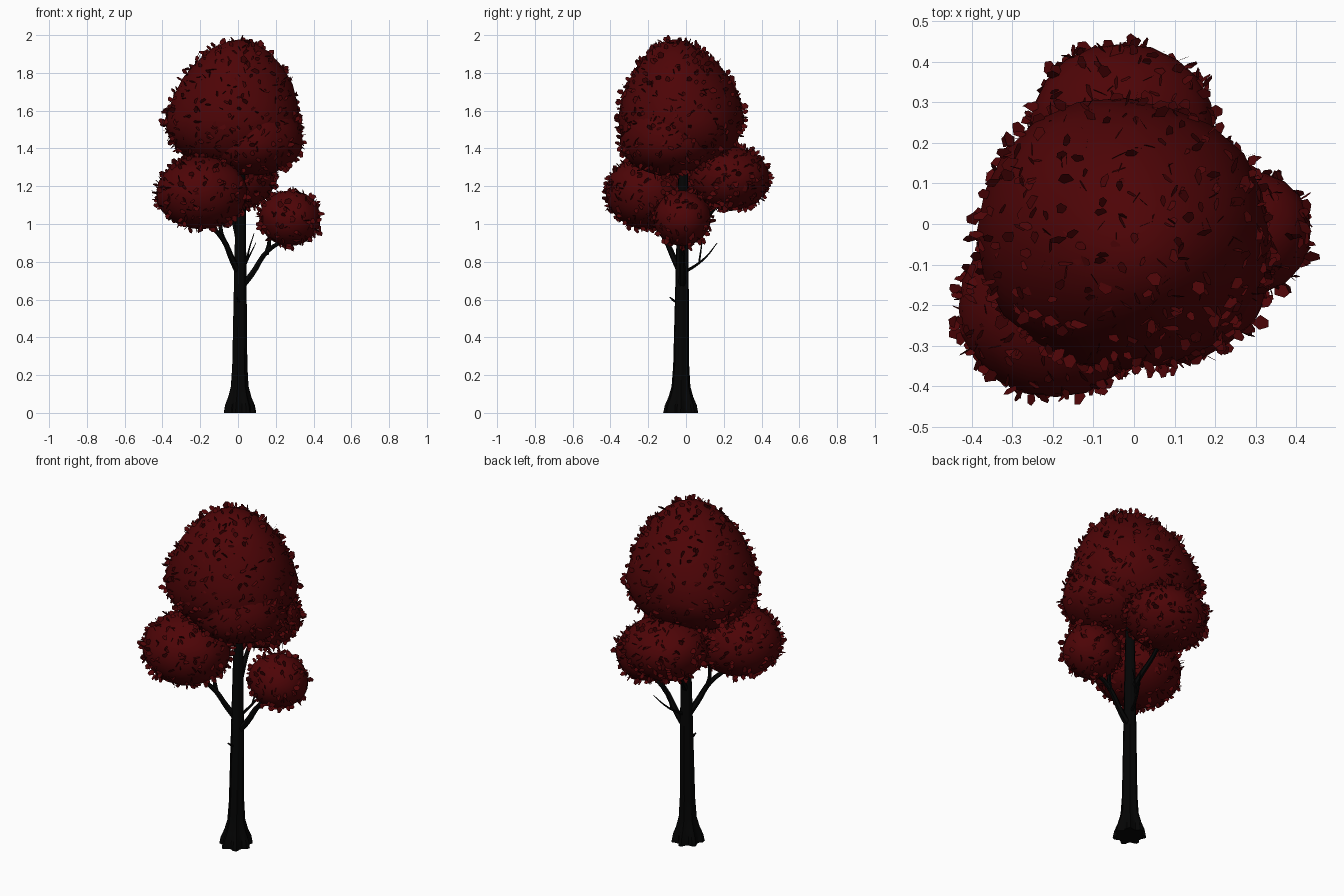
import bpy, bmesh, math, random
from mathutils import Vector, noise

random.seed(7)
cube = bpy.data.objects.get("Cube")
if cube:
    bpy.data.objects.remove(cube, do_unlink=True)


def material(name, rgb):
    m = bpy.data.materials.new(name)
    m.use_nodes = True
    m.diffuse_color = (*rgb, 1)
    bsdf = m.node_tree.nodes["Principled BSDF"]
    bsdf.inputs["Base Color"].default_value = (*rgb, 1)
    bsdf.inputs["Roughness"].default_value = 0.9
    return m


RED = material("dark red foliage", (0.075, 0.0013, 0.002))
BARK = material("black bark", (0.0012, 0.0013, 0.0013))


def add_object(name, mesh, mat, smooth=None):
    obj = bpy.data.objects.new(name, mesh)
    bpy.context.collection.objects.link(obj)
    mesh.materials.clear()
    mesh.materials.append(mat)
    if smooth:
        bpy.ops.object.select_all(action='DESELECT')
        obj.select_set(True)
        bpy.context.view_layer.objects.active = obj
        bpy.ops.object.shade_smooth_by_angle(angle=math.radians(smooth))
    return obj


def from_bmesh(name, bm, mat, smooth=None):
    mesh = bpy.data.meshes.new(name)
    bm.to_mesh(mesh)
    bm.free()
    return add_object(name, mesh, mat, smooth)


# Foliage clump: lumpy egg with a separate height above and below its middle
def clump_point(d, centre, radius, up, down, lean, point):
    lump = 1 + 0.05 * noise.noise(d * 1.8 + centre * 5)
    h = max(d.z, 0)
    taper = 1 - point * h
    x = d.x * radius[0] * taper * lump + lean[0] * h * h
    y = d.y * radius[1] * taper * lump + lean[1] * h * h
    return centre + Vector((x, y, d.z * (up if d.z > 0 else down)))


def leaf(bm, base, out, length):
    # Five sided flat leaf growing out of the surface at a random tilt
    rand = Vector([random.gauss(0, 1) for _ in range(3)]).normalized()
    along = (out * 0.6 + rand).normalized()
    side = along.cross(Vector([random.gauss(0, 1) for _ in range(3)])).normalized()
    w = length * random.uniform(0.32, 0.45)
    outline = ((0, -0.5), (0.55, -1), (1, -0.25), (0.9, 0.6), (0.35, 0.9))
    bm.faces.new([bm.verts.new(base + along * length * a + side * w * b) for a, b in outline])


def clump(name, centre, radius, up, down, leaves, lean=(0, 0), point=0):
    centre = Vector(centre)
    shape = (centre, radius, up, down, lean, point)
    bm = bmesh.new()
    bmesh.ops.create_icosphere(bm, subdivisions=3, radius=1)
    for v in bm.verts:
        v.co = clump_point(v.co.normalized(), *shape)
    from_bmesh(name, bm, RED, 40)
    bm = bmesh.new()
    for i in range(leaves):
        z = 1 - 2 * (i + 0.5) / leaves
        a = i * 2.39996 + random.uniform(-0.4, 0.4)
        r = math.sqrt(1 - z * z)
        d = Vector((r * math.cos(a), r * math.sin(a), z))
        base = clump_point(d, *shape) - d * 0.008
        leaf(bm, base, d, random.uniform(0.03, 0.046))
    from_bmesh(name + "_leaves", bm, RED)


clump("crown", (-0.025, -0.025, 1.55), (0.364, 0.337), 0.428, 0.275, 720, (0.035, -0.035), 0.18)
clump("crown_lower_bulge", (0.08, -0.095, 1.43), (0.262, 0.25), 0.28, 0.175, 340)
clump("front_clump", (-0.192, -0.205, 1.165), (0.242, 0.222), 0.195, 0.193, 380)
clump("back_clump", (-0.03, 0.232, 1.24), (0.23, 0.21), 0.172, 0.17, 380)
clump("small_clump", (0.275, -0.02, 1.033), (0.162, 0.152), 0.145, 0.15, 200)

# Trunk: fluted rings flaring into root lobes at the ground
RINGS = ((0, 0.078, 0.17), (0.04, 0.073, 0.14), (0.085, 0.058, 0.1), (0.14, 0.045, 0.08),
         (0.25, 0.039, 0.06), (0.6, 0.034, 0.05), (1.0, 0.028, 0.05), (1.45, 0.02, 0.03))
SIDES = 28
bm = bmesh.new()
rings = []
for z, r, flute in RINGS:
    ring = []
    for i in range(SIDES):
        a = math.tau * i / SIDES
        k = r * (1 + flute * math.cos(7 * a + 0.5))
        ring.append(bm.verts.new((0.007 + 0.006 * z + k * math.cos(a),
                                  -0.028 + 0.01 * z + 1.06 * k * math.sin(a), z)))
    rings.append(ring)
for low, high in zip(rings, rings[1:]):
    for i in range(SIDES):
        j = (i + 1) % SIDES
        bm.faces.new((low[i], low[j], high[j], high[i]))
bm.faces.new(rings[0][::-1])
bm.faces.new(rings[-1])
from_bmesh("trunk", bm, BARK, 35)


# Branches: tapered tubes through a few points
def branch(name, points, thick, thin):
    curve = bpy.data.curves.new(name, 'CURVE')
    curve.dimensions = '3D'
    curve.bevel_depth = 1
    curve.bevel_resolution = 1
    curve.resolution_u = 4
    curve.use_fill_caps = True
    spline = curve.splines.new('BEZIER')
    spline.bezier_points.add(len(points) - 1)
    for i, (bp, co) in enumerate(zip(spline.bezier_points, points)):
        bp.co = co
        bp.handle_left_type = bp.handle_right_type = 'AUTO'
        bp.radius = thick + (thin - thick) * i / (len(points) - 1)
    helper = bpy.data.objects.new(name + "_path", curve)
    mesh = bpy.data.meshes.new_from_object(helper)
    bpy.data.objects.remove(helper)
    mesh.name = name
    add_object(name, mesh, BARK, 50)


branch("left_branch", [(0.01, -0.02, 0.66), (0.07, -0.02, 0.73), (0.16, -0.02, 0.86), (0.28, -0.02, 0.93)], 0.021, 0.01)
branch("left_branch_fork", [(0.15, -0.02, 0.84), (0.165, -0.01, 0.9), (0.165, 0, 1.0)], 0.013, 0.008)
branch("front_branch", [(0.01, -0.02, 0.73), (-0.03, -0.06, 0.81), (-0.08, -0.11, 0.92), (-0.18, -0.18, 1.02)], 0.02, 0.01)
branch("front_branch_fork", [(-0.07, -0.1, 0.9), (-0.09, -0.09, 0.96), (-0.09, -0.09, 1.08)], 0.014, 0.008)
branch("back_branch", [(0.01, -0.02, 0.88), (-0.01, 0.05, 0.97), (-0.03, 0.13, 1.06), (-0.03, 0.2, 1.15)], 0.017, 0.01)
branch("back_twig", [(0.01, -0.02, 0.74), (0.035, 0.05, 0.78), (0.06, 0.11, 0.83), (0.095, 0.165, 0.9)], 0.01, 0.002)
branch("back_twig_fork", [(0.045, 0.07, 0.8), (0.06, 0.08, 0.87), (0.085, 0.09, 0.95)], 0.006, 0.002)
branch("front_stub", [(0.01, -0.03, 0.585), (0.003, -0.06, 0.592), (-0.005, -0.085, 0.612)], 0.01, 0.004)
